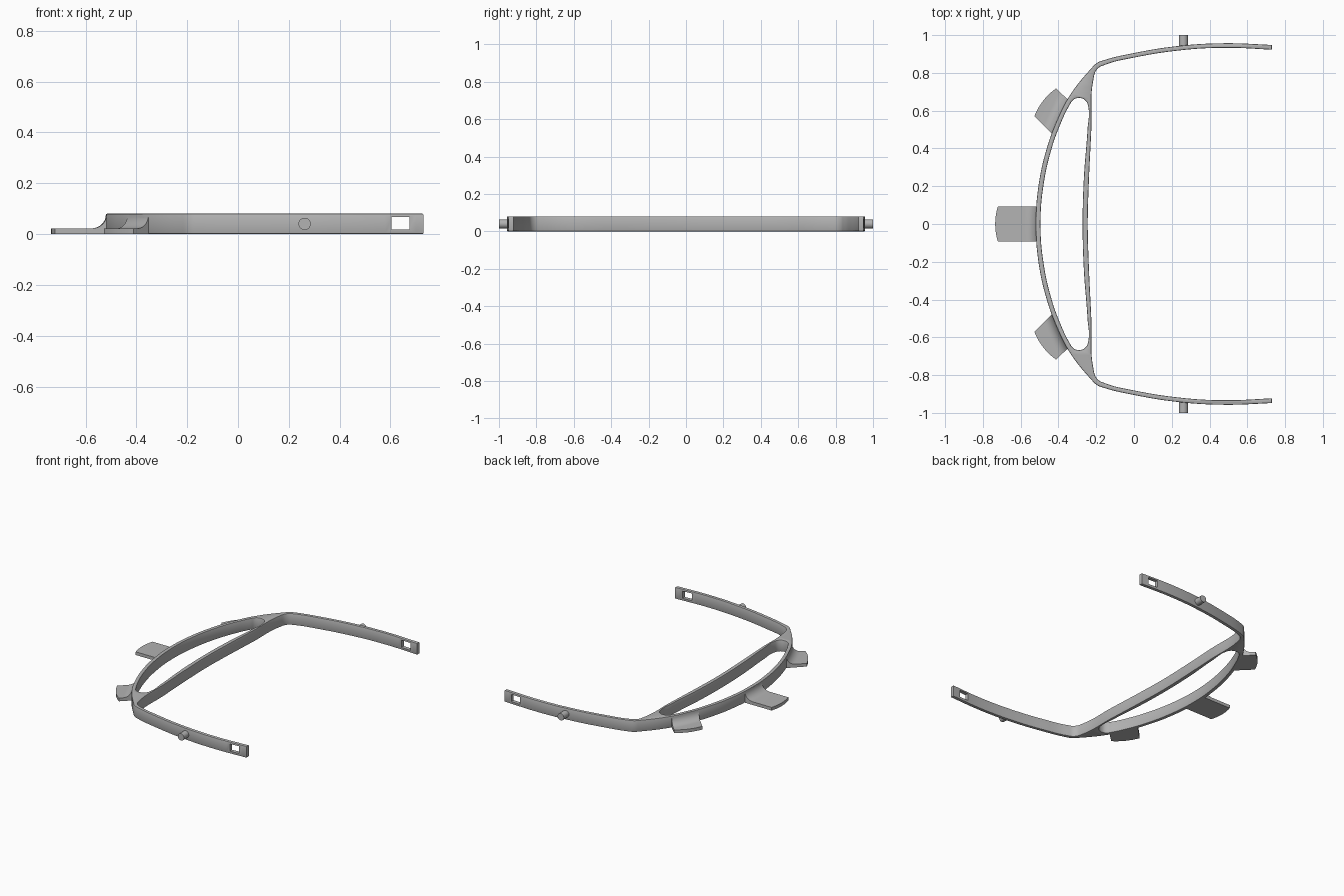
import bpy, bmesh, math
from mathutils import Vector

if "Cube" in bpy.data.objects:
    bpy.data.objects.remove(bpy.data.objects["Cube"], do_unlink=True)

HEIGHT = 0.08
grey = bpy.data.materials.new("matte grey plastic")
grey.use_nodes = True
grey.diffuse_color = (0.45, 0.45, 0.45, 1)
grey.node_tree.nodes["Principled BSDF"].inputs["Base Color"].default_value = (0.45, 0.45, 0.45, 1)


def activate(obj):
    bpy.ops.object.select_all(action='DESELECT')
    obj.select_set(True)
    bpy.context.view_layer.objects.active = obj


def finish(obj):
    obj.data.materials.clear()
    obj.data.materials.append(grey)
    activate(obj)
    bpy.ops.object.shade_smooth_by_angle(angle=math.radians(35))


def arc_x(y):
    """Outer face of the bowed front rim."""
    return -0.52 + 0.35 * y ** 2 + 0.08 * y ** 4


def closed_spline(curve, half, sharp=()):
    """Half outline from y = 0 to y = 0, mirrored into a closed loop."""
    points = half + [(x, -y) for x, y in reversed(half[1:-1])]
    spline = curve.splines.new('BEZIER')
    spline.bezier_points.add(len(points) - 1)
    spline.use_cyclic_u = True
    spline.resolution_u = 8
    for bp, (x, y) in zip(spline.bezier_points, points):
        bp.co = (x, y, 0)
        kind = 'VECTOR' if (x, abs(y)) in sharp else 'AUTO'
        bp.handle_left_type = bp.handle_right_type = kind


# Frame: bowed rim, straight brow band and two temples in one outline
ends = [(0.73, 0.948), (0.73, 0.923)]
outer = [(arc_x(y), y) for y in (0, 0.2, 0.4, 0.55, 0.67)]
outer += [(-0.225, 0.825), (-0.197, 0.852), (-0.16, 0.867), (0, 0.905), (0.24, 0.943), (0.48, 0.957)]
outer += ends
outer += [(0.48, 0.933), (0.24, 0.919), (0, 0.881), (-0.15, 0.844), (-0.195, 0.82),
          (-0.215, 0.765), (-0.226, 0.5), (-0.24, 0.2), (-0.245, 0)]
hole = [(-0.495, 0), (-0.48, 0.2), (-0.436, 0.4), (-0.385, 0.54), (-0.342, 0.628),
        (-0.324, 0.655), (-0.293, 0.667), (-0.258, 0.655), (-0.242, 0.62),
        (-0.246, 0.5), (-0.265, 0.25), (-0.272, 0)]
curve = bpy.data.curves.new("frame", 'CURVE')
curve.dimensions = '2D'
curve.fill_mode = 'BOTH'
closed_spline(curve, outer, ends)
closed_spline(curve, hole)
edge = 0.005
curve.bevel_depth = edge
curve.bevel_resolution = 1
curve.offset = -edge
curve.extrude = HEIGHT / 2 - edge
frame = bpy.data.objects.new("frame", curve)
bpy.context.collection.objects.link(frame)
frame.location.z = HEIGHT / 2
activate(frame)
bpy.ops.object.convert(target='MESH')
frame = bpy.context.object
bm = bmesh.new()
bm.from_mesh(frame.data)
bmesh.ops.remove_doubles(bm, verts=bm.verts, dist=0.0002)
bmesh.ops.recalc_face_normals(bm, faces=bm.faces)
bm.to_mesh(frame.data)
bm.free()

# Strap slots through both temple ends
bpy.ops.mesh.primitive_cube_add(size=1, location=(0.64, 0, 0.042))
cutter = bpy.context.object
cutter.name = "slot_cutter"
cutter.scale = (0.07, 2.4, 0.05)
cutter.hide_render = True
activate(frame)
cut = frame.modifiers.new("slots", 'BOOLEAN')
cut.operation = 'DIFFERENCE'
cut.solver = 'EXACT'
cut.object = cutter
bpy.ops.object.modifier_apply(modifier=cut.name)
bpy.data.objects.remove(cutter, do_unlink=True)
finish(frame)


# Visor tabs: flat tongue with a concave sweep up to the rim
def tab(name, y0, y1, tip0, tip1, side=1):
    columns, steps, thick, sweep = 8, 8, 0.022, 0.058
    bm = bmesh.new()
    rings = []
    for i in range(columns + 1):
        u = i / columns
        y = y0 + (y1 - y0) * u
        root = Vector((arc_x(y), y))
        tip = Vector(tip0).lerp(Vector(tip1), u)
        out = (tip - root).normalized()
        tip += out * 0.014 * (1 - (2 * u - 1) ** 2)
        profile = [(tip, 0), (tip, thick)]
        for s in range(steps + 1):
            a = math.pi / 2 * s / steps
            rise = (HEIGHT - 0.004 - thick) * (1 - math.cos(a))
            profile.append((root + out * sweep * (1 - math.sin(a)), thick + rise))
        inner = root - out * 0.012
        profile += [(inner, HEIGHT - 0.004), (inner, 0)]
        rings.append([bm.verts.new((p.x, p.y * side, z)) for p, z in profile])
    for a, b in zip(rings, rings[1:]):
        for k in range(len(a)):
            n = (k + 1) % len(a)
            bm.faces.new((a[k], a[n], b[n], b[k]))
    bm.faces.new(rings[0])
    bm.faces.new(rings[-1])
    bmesh.ops.recalc_face_normals(bm, faces=bm.faces)
    mesh = bpy.data.meshes.new(name)
    bm.to_mesh(mesh)
    bm.free()
    obj = bpy.data.objects.new(name, mesh)
    bpy.context.collection.objects.link(obj)
    finish(obj)


tab("center_tab", -0.092, 0.092, (-0.721, -0.092), (-0.721, 0.092))
for label, side in (("left", 1), ("right", -1)):
    # Named by the side of the rim, seen along the y axis
    end = "rear" if side > 0 else "front"
    tab(end + "_tab", 0.48, 0.66, (-0.527, 0.572), (-0.412, 0.718), side)

    # Visor peg on the outside of each temple
    bpy.ops.mesh.primitive_cylinder_add(vertices=32, radius=0.024, depth=0.07,
                                        location=(0.262, side * 0.965, HEIGHT / 2),
                                        rotation=(math.pi / 2, 0, 0))
    peg = bpy.context.object
    peg.name = end + "_peg"
    finish(peg)
